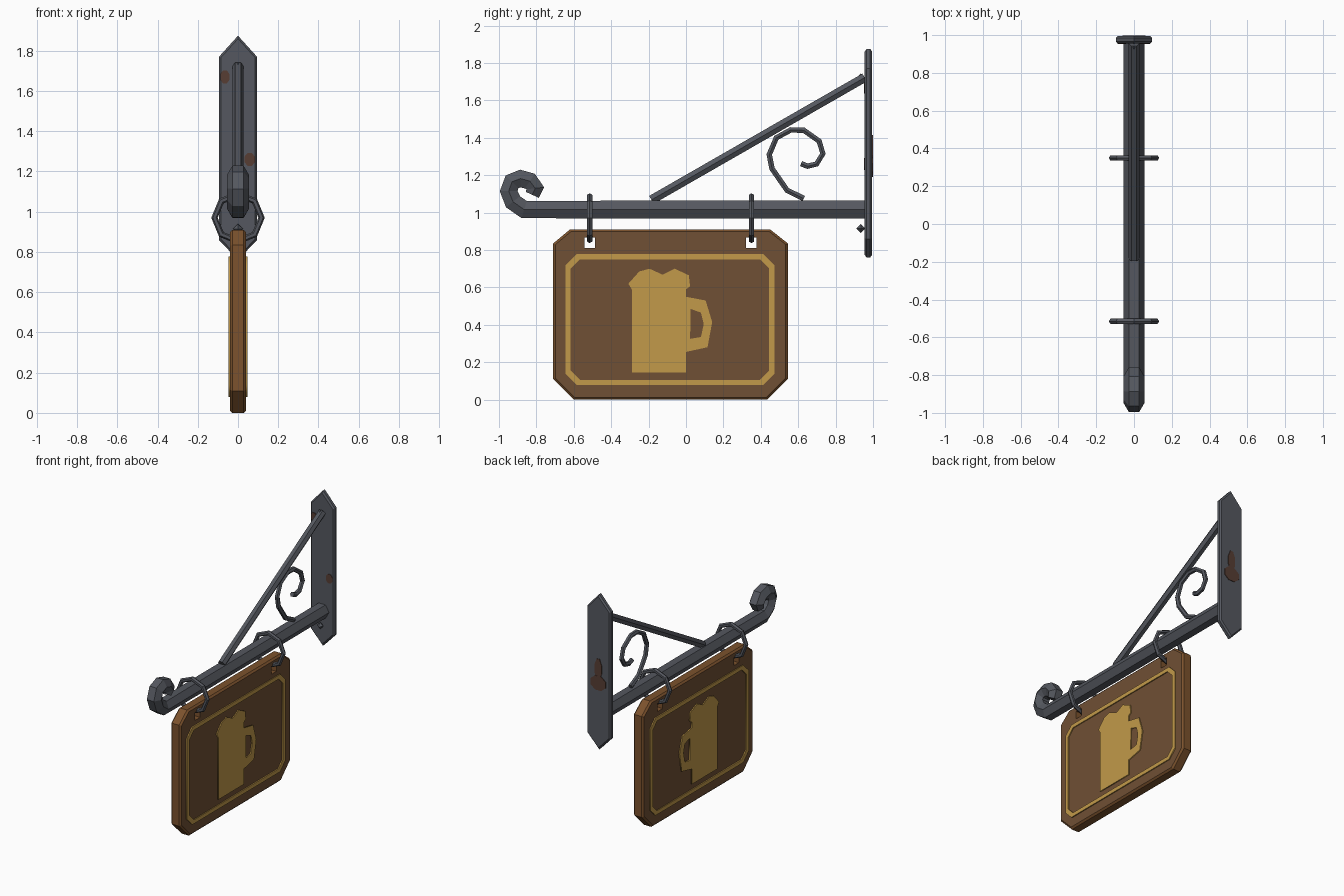
import bpy, bmesh, math
from mathutils import Matrix, Vector

if "Cube" in bpy.data.objects:
    bpy.data.objects.remove(bpy.data.objects["Cube"])

def mat(name, c):
    m = bpy.data.materials.new(name)
    m.diffuse_color = (*c, 1)
    m.use_nodes = True
    m.node_tree.nodes["Principled BSDF"].inputs["Base Color"].default_value = m.diffuse_color
    return m

IRON = mat("dark iron", (0.09, 0.097, 0.115))
RUST = mat("rust", (0.095, 0.047, 0.034))
WOOD = mat("sign wood", (0.16, 0.079, 0.035))
EDGE = mat("wood edge", (0.2, 0.085, 0.026))
GOLD = mat("gold paint", (0.54, 0.32, 0.068))

# Local x, y, z to world: side plates lie in YZ, wall plates lie in XZ
SIDE = Matrix(((0, 0, 1, 0), (1, 0, 0, 0), (0, 1, 0, 0), (0, 0, 0, 1)))
WALL = Matrix(((1, 0, 0, 0), (0, 0, -1, 0), (0, 1, 0, 0), (0, 0, 0, 1)))

def add(name, me, *mats):
    me.materials.clear()
    for m in mats:
        me.materials.append(m)
    ob = bpy.data.objects.new(name, me)
    bpy.context.collection.objects.link(ob)
    return ob

def from_bm(name, bm, *mats):
    bmesh.ops.recalc_face_normals(bm, faces=bm.faces)
    me = bpy.data.meshes.new(name)
    bm.to_mesh(me)
    bm.free()
    return add(name, me, *mats)

def prism(name, pts, half, bevel, matrix, *mats):
    """Solid plate with chamfered rims."""
    bm = bmesh.new()
    f = bm.faces.new([bm.verts.new((a, b, -half)) for a, b in pts])
    ext = bmesh.ops.extrude_face_region(bm, geom=[f])
    bmesh.ops.translate(bm, vec=(0, 0, 2 * half),
                        verts=[v for v in ext["geom"] if isinstance(v, bmesh.types.BMVert)])
    if bevel:
        rims = [e for e in bm.edges if abs(e.verts[0].co.z - e.verts[1].co.z) < 1e-5]
        bmesh.ops.bevel(bm, geom=rims, offset=bevel, segments=1, affect='EDGES')
    bm.transform(matrix)
    return from_bm(name, bm, *mats)

def painted(name, loops, x, half):
    """Thin gold plate in the YZ plane; later loops are holes."""
    cu = bpy.data.curves.new(name, 'CURVE')
    cu.dimensions, cu.fill_mode, cu.extrude = '2D', 'BOTH', half
    for pts in loops:
        s = cu.splines.new('POLY')
        s.points.add(len(pts) - 1)
        for p, (a, b) in zip(s.points, pts):
            p.co = (a, b, 0, 1)
        s.use_cyclic_u = True
    tmp = bpy.data.objects.new(name + "_outline", cu)
    bpy.context.collection.objects.link(tmp)
    dg = bpy.context.evaluated_depsgraph_get()
    me = bpy.data.meshes.new_from_object(tmp.evaluated_get(dg))
    bpy.data.objects.remove(tmp)
    me.transform(Matrix.Translation((x, 0, 0)) @ SIDE)
    return add(name, me, GOLD)

def sweep(name, path, r, rust=None, tip=1.0):
    """Six-sided bar along a YZ path; rust maps segment -> rusty sides."""
    bm, rings, n = bmesh.new(), [], len(path)
    P = [Vector(p) for p in path]
    for i, p in enumerate(P):
        a = (p - P[i - 1]).normalized() if i else Vector((0, 0))
        b = (P[i + 1] - p).normalized() if i < n - 1 else Vector((0, 0))
        t = (a + b).normalized()
        rad = r * (tip if i == n - 1 else 1)
        ring = []
        for k in range(6):
            u, w = rad * math.cos(k * math.pi / 3), rad * math.sin(k * math.pi / 3)
            ring.append(bm.verts.new((u, p.x - t.y * w, p.y + t.x * w)))
        rings.append(ring)
    for i in range(n - 1):
        for k in range(6):
            j = (k + 1) % 6
            f = bm.faces.new((rings[i][k], rings[i][j], rings[i + 1][j], rings[i + 1][k]))
            f.material_index = int(k in (rust or {}).get(i, ()))
    bm.faces.new(rings[0])
    bm.faces.new(rings[-1])
    return from_bm(name, bm, IRON, RUST)

def octagon(y0, y1, z0, z1, c):
    return [(y0 + c, z0), (y1 - c, z0), (y1, z0 + c), (y1, z1 - c),
            (y1 - c, z1), (y0 + c, z1), (y0, z1 - c), (y0, z0 + c)]

# Wall plate with pointed ends
prism("wall_plate", [(0, .76), (.095, .86), (.095, 1.77), (0, 1.875), (-.095, 1.77), (-.095, .86)],
      .02, .01, Matrix.Translation((0, .975, 0)) @ WALL, IRON)

# Rust patches on the wall plate (x, y, z, half width, half height)
for i, (x, y, z, w, h) in enumerate([(-.065, .954, 1.67, .025, .035), (.058, .954, 1.26, .028, .035),
                                     (0, .996, 1.34, .03, .08), (0, .996, 1.24, .065, .055)]):
    pts = [(x + w * math.cos(a), z + h * math.sin(a)) for a in (k * math.pi / 4 + .39 for k in range(8))]
    prism(f"plate_rust_{i}", pts, .002 + .0003 * i, 0, Matrix.Translation((0, y, 0)) @ WALL, RUST)

# Bolts on the wall plate
for i, z in enumerate((.915, 1.72)):
    bm = bmesh.new()
    bmesh.ops.create_uvsphere(bm, u_segments=4, v_segments=2, radius=.024)
    bm.transform(Matrix.Translation((0, .935, z)))
    from_bm(f"bolt_{i}", bm, IRON)

# Main bar ending in a curl
bar = [(y, 1.016) for y in (.965, .43, .38, -.24, -.3, -.33, -.39, -.865)]
curl = [(-.925, 1.058), (-.948, 1.115), (-.93, 1.165), (-.885, 1.182), (-.835, 1.168),
        (-.806, 1.13), (-.822, 1.095)]
sweep("main_bar", bar + curl, .055, {1: (3, 5), 3: (3, 4, 5), 5: (3, 5), 10: (4,)}, .8)

# Diagonal brace with rusty stretches
a, b = Vector((-.185, 1.068)), Vector((.955, 1.722))
sweep("diagonal_brace", [a.lerp(b, t) for t in (0, .25, .3, .41, .47, .72, .8, 1)], .028,
      {1: (0, 1), 3: (1, 2), 5: (0, 1, 2)})

# Ornamental scroll between bar and brace
sweep("scroll", [(.63, 1.075), (.54, 1.12), (.46, 1.235), (.445, 1.31), (.483, 1.4), (.56, 1.442),
                 (.63, 1.44), (.712, 1.382), (.732, 1.315), (.698, 1.26), (.65, 1.248), (.615, 1.262)], .017)

# Wooden board with two square holes
board = prism("sign_board", [(-.6, 0), (.435, 0), (.545, .11), (.545, .835), (.45, .91),
                             (-.62, .91), (-.71, .835), (-.71, .11)], .04, .012, SIDE, WOOD, EDGE)
for y in (-.515, .35):
    cut = prism("hole_cutter", [(y - .028, .81), (y + .028, .81), (y + .028, .866), (y - .028, .866)],
                .2, 0, SIDE, EDGE)
    mod = board.modifiers.new("hole", 'BOOLEAN')
    mod.operation, mod.solver, mod.object = 'DIFFERENCE', 'EXACT', cut
    bpy.context.view_layer.update()
    me = bpy.data.meshes.new_from_object(board.evaluated_get(bpy.context.evaluated_depsgraph_get()))
    board.modifiers.clear()
    board.data = me
    bpy.data.objects.remove(cut)
    # Hanging ring through the hole
    bpy.ops.mesh.primitive_torus_add(major_segments=8, minor_segments=6, major_radius=.117,
                                     minor_radius=.016, location=(0, y, .97), rotation=(math.pi / 2, 0, 0))
    ring = bpy.context.object
    ring.name = "hanging_ring"
    ring.data.materials.append(IRON)
board.data.materials.clear()
board.data.materials.append(WOOD)
board.data.materials.append(EDGE)
for p in board.data.polygons:
    p.material_index = int(abs(p.normal.x) < .9)

# Painted border and mug on both sides
mug = [(-.29, .145), (0, .145), (0, .255), (.115, .28), (.14, .415), (.105, .53), (0, .55),
       (0, .59), (.022, .605), (.015, .665), (-.06, .7), (-.125, .668), (-.195, .7),
       (-.25, .685), (-.308, .62), (-.29, .59)]
handle_hole = [(.022, .325), (.08, .335), (.095, .405), (.08, .465), (.025, .485)]
for side, x in (("right", .043), ("left", -.043)):
    painted(f"border_{side}", [octagon(-.645, .473, .078, .778, .06),
                               octagon(-.617, .445, .106, .75, .05)], x, .0045)
    painted(f"mug_{side}", [mug, handle_hole], x, .0045)
